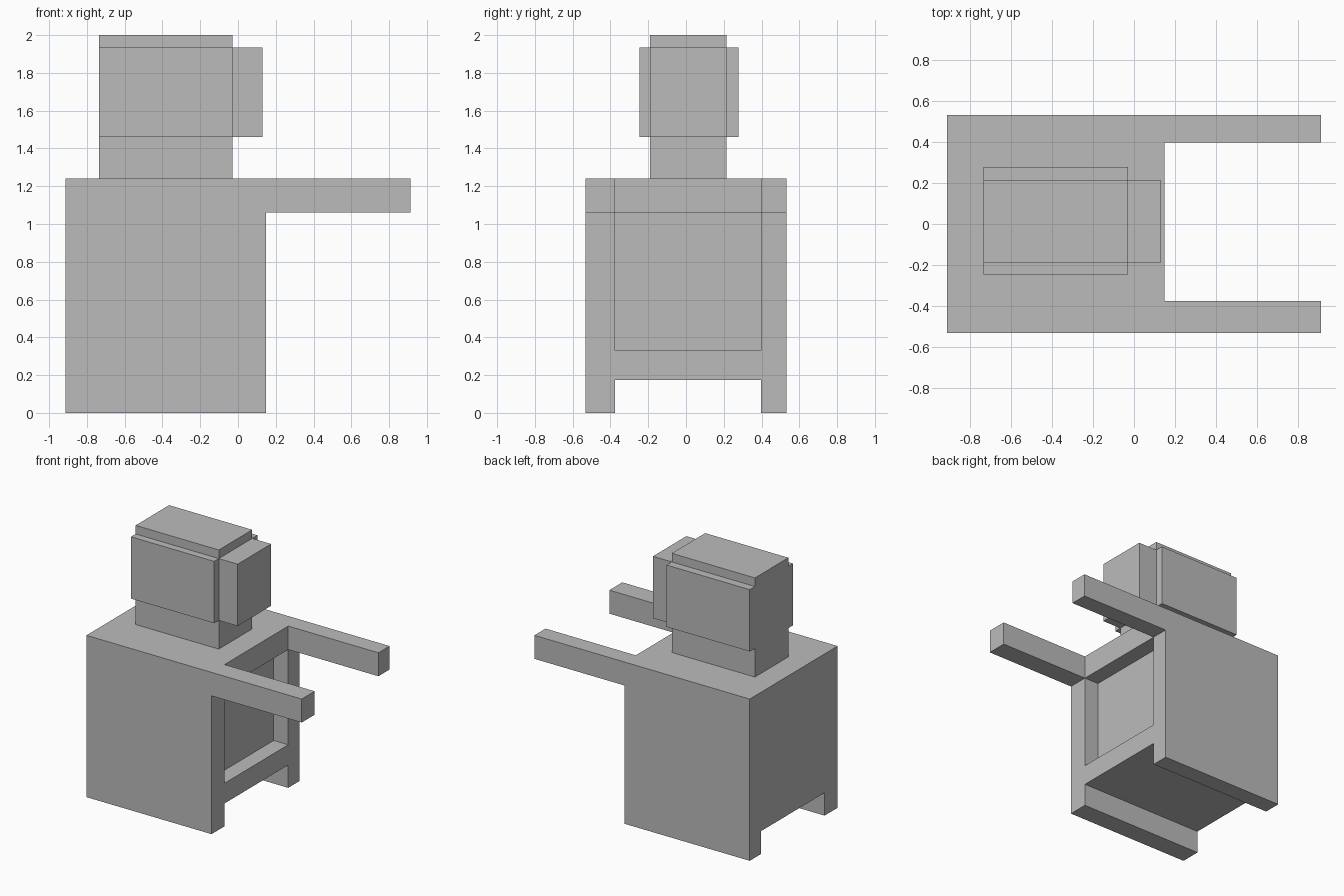
import bpy

if "Cube" in bpy.data.objects:
    bpy.data.objects.remove(bpy.data.objects["Cube"])

grey = bpy.data.materials.new("plain_grey")
grey.diffuse_color = (0.5, 0.5, 0.5, 1)
grey.use_nodes = True
grey.node_tree.nodes["Principled BSDF"].inputs["Base Color"].default_value = grey.diffuse_color


def prism(name, profile, y0, y1):
    """Extrude a counter-clockwise (x, z) outline from y0 to y1."""
    n = len(profile)
    verts = [(x, y, z) for y in (y0, y1) for x, z in profile]
    faces = [tuple(range(n)), tuple(reversed(range(n, 2 * n)))]
    faces += [(i, i + n, (i + 1) % n + n, (i + 1) % n) for i in range(n)]
    mesh = bpy.data.meshes.new(name)
    mesh.from_pydata(verts, [], faces)
    mesh.materials.append(grey)
    obj = bpy.data.objects.new(name, mesh)
    bpy.context.collection.objects.link(obj)
    return obj


def box(name, x0, x1, y0, y1, z0, z1):
    return prism(name, [(x0, z0), (x1, z0), (x1, z1), (x0, z1)], y0, y1)


def cut(target, cutter):
    mod = target.modifiers.new(cutter.name, 'BOOLEAN')
    mod.operation = 'DIFFERENCE'
    mod.solver = 'EXACT'
    mod.object = cutter
    cutter.hide_render = True
    cutter.hide_set(True)


IN0, IN1 = -0.375, 0.397      # inner faces of legs and arms
BACK, FRONT, TIP = -0.913, 0.148, 0.913

# Torso with the arms as a forward shelf
body = prism("body_and_arms", [
    (BACK, 0), (FRONT, 0), (FRONT, 1.06), (TIP, 1.06), (TIP, 1.24), (BACK, 1.24)],
    -0.532, 0.532)

# Channel between the two legs
leg_gap = box("leg_gap_cutter", -1.5, 1.5, IN0, IN1, -0.5, 0.175)
cut(body, leg_gap)

# Chest recess together with the space between the arms
chest = prism("chest_and_arm_gap_cutter", [
    (0.025, 0.33), (1.5, 0.33), (1.5, 1.6), (FRONT, 1.6), (FRONT, 1.06), (0.025, 1.06)],
    IN0, IN1)
cut(body, chest)

# Head with side panels and a protruding face
HX0, HX1, HY0, HY1 = -0.735, -0.03, -0.19, 0.215
box("head", HX0, HX1, HY0, HY1, 1.24, 2.0)
box("head_panel_front", HX0, HX1, -0.246, HY0, 1.46, 1.934)
box("head_panel_back", HX0, HX1, HY1, 0.278, 1.46, 1.934)
box("face_block", HX1, 0.13, HY0, HY1, 1.46, 1.934)
